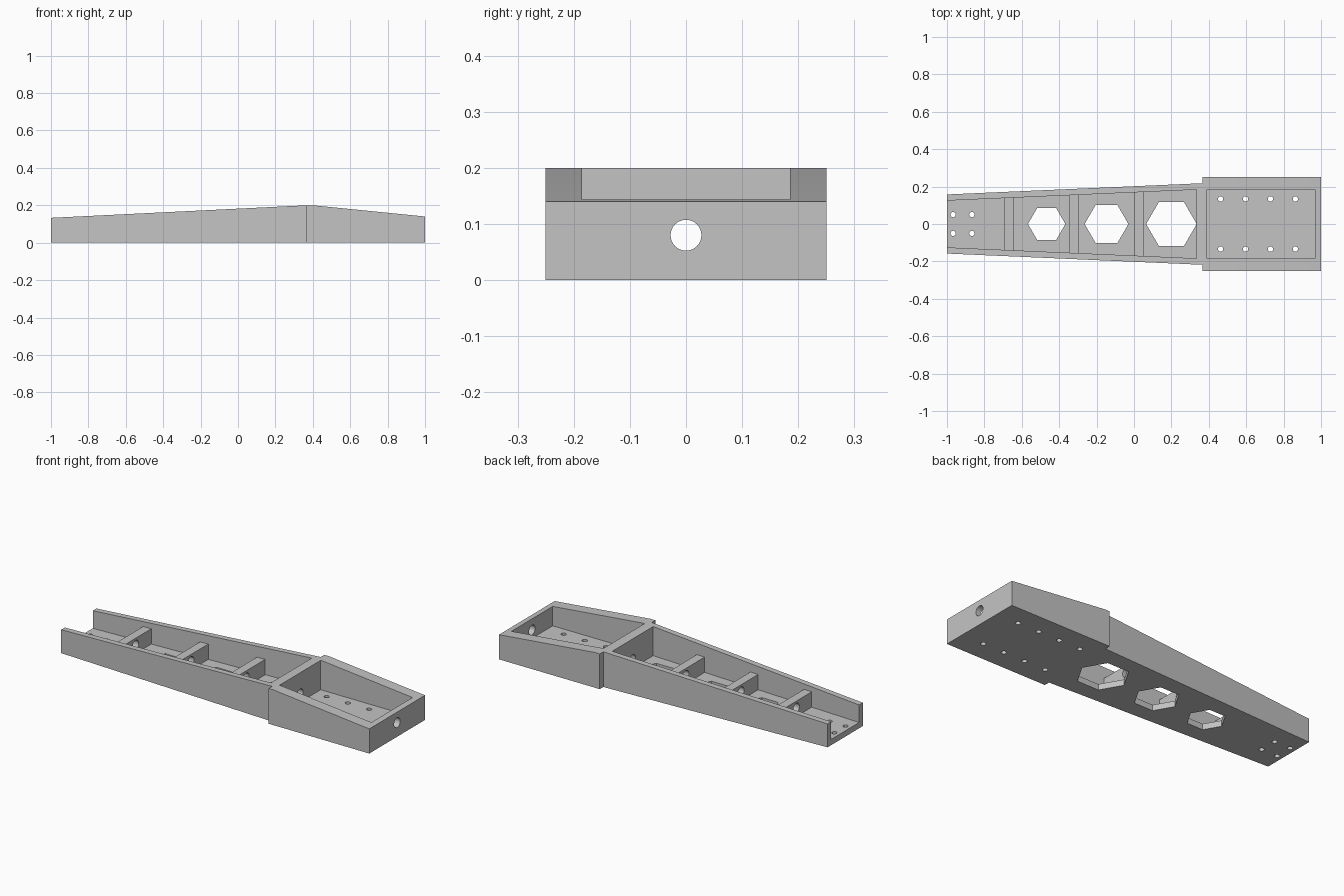
import bpy, bmesh, math
from mathutils import Matrix

old = bpy.data.objects.get("Cube")
if old:
    bpy.data.objects.remove(old, do_unlink=True)

grey = bpy.data.materials.new("plain grey")
grey.use_nodes = True
COLOUR = (0.55, 0.55, 0.55, 1)
grey.diffuse_color = COLOUR
grey.node_tree.nodes["Principled BSDF"].inputs["Base Color"].default_value = COLOUR

WALL = 0.033
STEP = 0.367      # where the arm meets the wide block


def finish(name, bm):
    bmesh.ops.recalc_face_normals(bm, faces=bm.faces)
    mesh = bpy.data.meshes.new(name)
    bm.to_mesh(mesh)
    bm.free()
    mesh.materials.append(grey)
    obj = bpy.data.objects.new(name, mesh)
    bpy.context.scene.collection.objects.link(obj)
    return obj


def loft(name, sections):
    """Solid through rectangular sections (x, half width, bottom, top)."""
    bm = bmesh.new()
    rings = [[bm.verts.new((x, y, z)) for y, z in
              ((-w, lo), (w, lo), (w, hi), (-w, hi))]
             for x, w, lo, hi in sections]
    for a, b in zip(rings, rings[1:]):
        for i in range(4):
            j = (i + 1) % 4
            bm.faces.new((a[i], a[j], b[j], b[i]))
    bm.faces.new(rings[0])
    bm.faces.new(rings[-1])
    return finish(name, bm)


def drill(name, centre, radius, depth, sides=32, along_x=False):
    turn = Matrix.Rotation(math.pi / 2, 4, 'Y') if along_x else Matrix()
    bm = bmesh.new()
    bmesh.ops.create_cone(bm, cap_ends=True, segments=sides, radius1=radius,
                          radius2=radius, depth=depth,
                          matrix=Matrix.Translation(centre) @ turn)
    return finish(name, bm)


def cut(obj, cutters):
    for c in cutters:
        c.hide_render = True
        mod = obj.modifiers.new("cut", 'BOOLEAN')
        mod.operation = 'DIFFERENCE'
        mod.solver = 'EXACT'
        mod.object = c
    graph = bpy.context.evaluated_depsgraph_get()
    mesh = bpy.data.meshes.new_from_object(obj.evaluated_get(graph))
    obj.modifiers.clear()
    obj.data = mesh


def arm_half(x):
    return 0.158 + (x + 1) / (STEP + 1) * 0.06


# Tapered arm: an open channel with a closed bulkhead end
arm = loft("tapered_arm", [(-1, arm_half(-1), 0, 0.133),
                           (STEP, arm_half(STEP), 0, 0.2)])
channel = loft("channel_cutter", [(x, arm_half(x) - WALL, WALL, 0.4)
                                  for x in (-1.1, 0.335)])
hexes = [drill("hexagon_cutter", (x, 0, 0), r, 0.2, 6)
         for x, r in ((-0.467, 0.1), (-0.147, 0.117), (0.2, 0.135))]
# create_cone starts on the y axis, so turn the points toward x
for h in hexes:
    pts = [v.co for v in h.data.vertices]
    if max(p.y for p in pts) > (max(p.x for p in pts) - min(p.x for p in pts)) / 2 + 0.001:
        cx = sum(p.x for p in pts) / len(pts)
        h.data.transform(Matrix.Translation((cx, 0, 0))
                         @ Matrix.Rotation(math.pi / 2, 4, 'Z')
                         @ Matrix.Translation((-cx, 0, 0)))
tip_holes = [drill("tip_hole_cutter", (x, y, 0), 0.014, 0.2)
             for x in (-0.967, -0.867) for y in (-0.05, 0.05)]

# Wide block with a rectangular pocket
block = loft("wide_block", [(STEP, 0.25, 0, 0.2), (0.4, 0.25, 0, 0.2),
                            (1, 0.25, 0, 0.14)])
pocket = loft("pocket_cutter", [(x, 0.185, WALL, 0.4) for x in (0.39, 0.967)])
block_holes = [drill("block_hole_cutter", (0.463 + 0.1333 * i, y, 0), 0.014, 0.2)
               for i in range(4) for y in (-0.134, 0.134)]

# Cross ribs inside the arm, slightly sunk into its walls and floor
ribs = []
for i in range(3):
    x0 = -0.693 + 0.347 * i
    ribs.append(loft(f"cross_rib_{i + 1}",
                     [(x, arm_half(x) - WALL + 0.008, WALL - 0.008, 0.12)
                      for x in (x0, x0 + 0.05)]))

# Lengthwise bore through every rib and wall
bore = drill("bore_cutter", (0.2, 0, 0.08), 0.0275, 2.2, along_x=True)

cut(arm, [channel, bore] + hexes + tip_holes)
cut(block, [pocket, bore] + block_holes)
for rib in ribs:
    cut(rib, [bore])
for c in [channel, pocket, bore] + hexes + tip_holes + block_holes:
    bpy.data.objects.remove(c, do_unlink=True)

# Smooth the round holes, keep the edges sharp
bpy.ops.object.select_all(action='DESELECT')
for obj in [arm, block] + ribs:
    obj.select_set(True)
bpy.context.view_layer.objects.active = arm
bpy.ops.object.shade_smooth_by_angle(angle=math.radians(25))
for obj in [arm, block] + ribs:
    obj.select_set(False)
